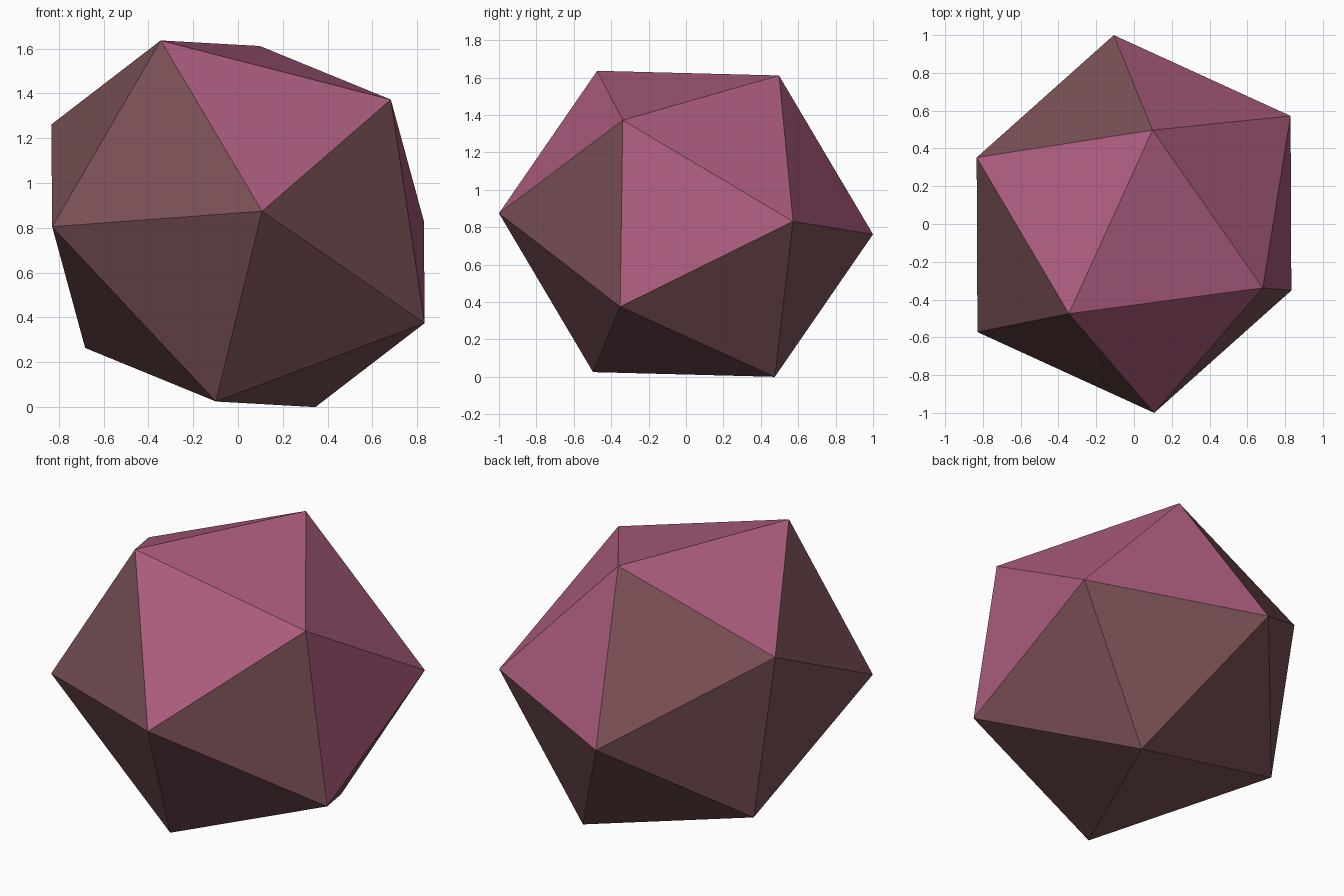
import bpy
import bmesh
from mathutils import Vector

default = bpy.data.objects.get("Cube")
if default:
    bpy.data.objects.remove(default, do_unlink=True)


def make_material(name, colour):
    mat = bpy.data.materials.new(name)
    mat.use_nodes = True
    mat.diffuse_color = colour
    mat.node_tree.nodes["Principled BSDF"].inputs["Base Color"].default_value = colour
    return mat


brown = make_material("dusky_brown", (0.195, 0.082, 0.093, 1))
pink = make_material("rose_pink", (0.413, 0.109, 0.209, 1))

# One end of each of the six axes; the other end is its mirror through the centre
axis_tips = [
    (0.107, -1.0, 0.056),
    (-0.345, -0.475, 0.818),
    (0.682, -0.338, 0.554),
    (0.833, -0.352, -0.443),
    (-0.098, -0.497, -0.793),
    (-0.829, -0.572, -0.013),
]

# Twenty-sided stone wrapped around the twelve tips
bm = bmesh.new()
for tip in axis_tips:
    for sign in (1, -1):
        bm.verts.new(Vector(tip) * sign)
bmesh.ops.convex_hull(bm, input=bm.verts[:])
bmesh.ops.recalc_face_normals(bm, faces=bm.faces[:])

# Pink cap on the faces that lean up and to the side, brown elsewhere
cap_direction = Vector((0.6, 0.2, 1))
for face in bm.faces:
    face.smooth = False
    face.material_index = int(face.calc_center_median().dot(cap_direction) > 0.4)

# Stand it on the ground
lowest = min(v.co.z for v in bm.verts)
bmesh.ops.translate(bm, verts=bm.verts[:], vec=(0, 0, -lowest))

mesh = bpy.data.meshes.new("faceted_stone")
bm.to_mesh(mesh)
bm.free()
mesh.materials.append(brown)
mesh.materials.append(pink)
bpy.context.collection.objects.link(bpy.data.objects.new("faceted_stone", mesh))
